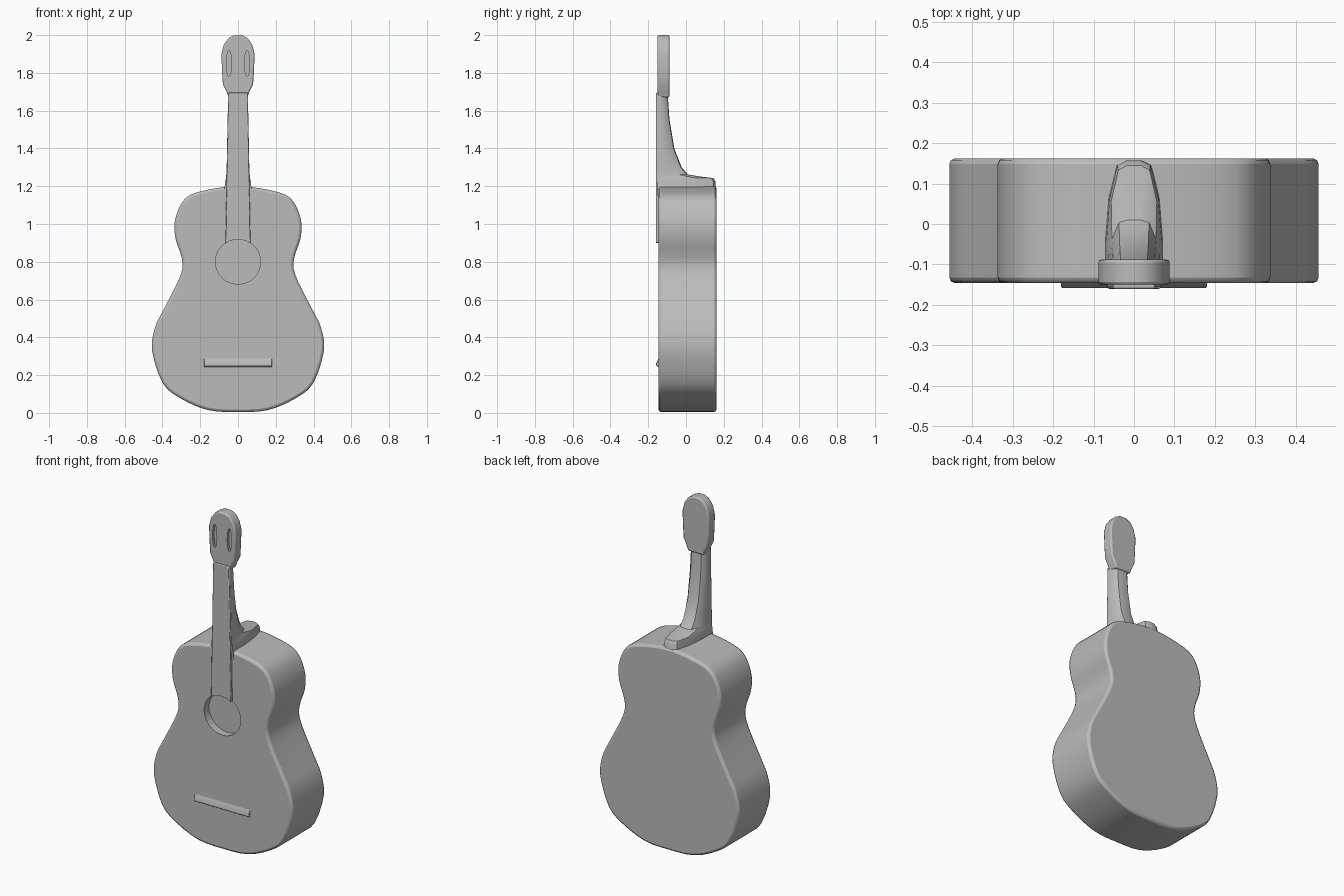
import bpy, bmesh, math

cube = bpy.data.objects.get("Cube")
if cube:
    bpy.data.objects.remove(cube)

grey = bpy.data.materials.new("plain grey")
grey.use_nodes = True
colour = (0.5, 0.5, 0.5, 1)
grey.diffuse_color = colour
grey.node_tree.nodes["Principled BSDF"].inputs["Base Color"].default_value = colour


def finish(name, bm, bevel=0.0, segments=2):
    """Turn a bmesh into a named object with optional rounded edges."""
    bmesh.ops.recalc_face_normals(bm, faces=bm.faces)
    mesh = bpy.data.meshes.new(name)
    bm.to_mesh(mesh)
    bm.free()
    mesh.materials.append(grey)
    ob = bpy.data.objects.new(name, mesh)
    bpy.context.collection.objects.link(ob)
    if bevel:
        mod = ob.modifiers.new("rounded edges", 'BEVEL')
        mod.width, mod.segments = bevel, segments
        mod.limit_method, mod.angle_limit = 'ANGLE', math.radians(50)
    return ob


def mirrored(half):
    """Close a bottom-to-top half outline across x = 0."""
    return half + [(-x, z) for x, z in reversed(half) if x > 0]


def rounded(half, steps=3):
    """Pass a smooth curve through the half outline."""
    ext = [(-half[1][0], half[1][1])] + half + [(-half[-2][0], half[-2][1])]
    out = []
    for a, b, c, d in zip(ext, ext[1:], ext[2:], ext[3:]):
        for s in range(steps):
            t = s / steps
            out.append(tuple(
                0.5 * (2 * q + (r - p) * t + (2 * p - 5 * q + 4 * r - s4) * t * t
                       + (3 * q - p - 3 * r + s4) * t ** 3)
                for p, q, r, s4 in zip(a, b, c, d)))
    return out + [half[-1]]


def slab(name, outline, front, back, bevel=0.0):
    """Extrude an x-z outline from front to back."""
    bm = bmesh.new()
    face = bm.faces.new([bm.verts.new((x, front, z)) for x, z in outline])
    new = bmesh.ops.extrude_face_region(bm, geom=[face])["geom"]
    bmesh.ops.translate(bm, vec=(0, back - front, 0),
                        verts=[v for v in new if isinstance(v, bmesh.types.BMVert)])
    return finish(name, bm, bevel)


def cut(target, cutter):
    cutter.hide_render = True
    cutter.hide_viewport = True
    cutter.display_type = 'WIRE'
    mod = target.modifiers.new("cut", 'BOOLEAN')
    mod.object, mod.solver = cutter, 'EXACT'


def ellipse(cx, cz, rx, rz, count):
    return [(cx + rx * math.cos(math.tau * i / count),
             cz + rz * math.sin(math.tau * i / count)) for i in range(count)]


# Waisted body with a recessed sound hole
body_half = [(0, 0.005), (0.16, 0.015), (0.31, 0.08), (0.40, 0.16), (0.455, 0.33),
             (0.44, 0.45), (0.40, 0.535), (0.33, 0.67), (0.295, 0.76), (0.30, 0.83),
             (0.33, 0.92), (0.335, 1.01), (0.305, 1.10), (0.25, 1.155),
             (0.13, 1.187), (0, 1.2)]
body = slab("body", mirrored(rounded(body_half)), -0.146, 0.162, 0.014)
cut(body, slab("sound_hole_cutter", ellipse(0, 0.8, 0.12, 0.118, 32), -0.3, -0.1))

# Fingerboard lying on the body and neck
board = slab("fingerboard", mirrored([(0.066, 0.9), (0.052, 1.695)]), -0.16, -0.135, 0.004)
cut(board, bpy.data.objects["sound_hole_cutter"])

# Neck and heel: stacked U-shaped sections (height, half width, back depth)
sections = [(1.15, 0.075, 0.157), (1.225, 0.068, 0.157), (1.243, 0.064, 0.145),
            (1.252, 0.063, 0.07), (1.262, 0.062, 0.01), (1.30, 0.06, -0.023),
            (1.40, 0.058, -0.062), (1.55, 0.055, -0.087), (1.70, 0.052, -0.098)]
bm = bmesh.new()
rings = []
for z, w, back in sections:
    depth = back + 0.15
    half = [(w, -0.15), (w, -0.15 + depth * 0.35), (w * 0.88, -0.15 + depth * 0.7),
            (w * 0.6, back - depth * 0.04), (w * 0.25, back)]
    rings.append([bm.verts.new((x, y, z)) for x, y in
                  half + [(-x, y) for x, y in reversed(half)]])
for low, high in zip(rings, rings[1:]):
    for i in range(len(low)):
        j = (i + 1) % len(low)
        bm.faces.new((low[i], low[j], high[j], high[i]))
bm.faces.new(rings[0])
bm.faces.new(rings[-1])
neck = finish("neck", bm)

# Headstock with two shallow tuning slots
head_half = [(0.05, 1.67), (0.058, 1.695), (0.08, 1.74), (0.084, 1.80), (0.088, 1.90),
             (0.075, 1.95), (0.05, 1.985), (0.02, 2.0)]
head = slab("headstock", mirrored(head_half), -0.15, -0.088, 0.007)
for side, name in ((1, "left"), (-1, "right")):
    cut(head, slab(name + "_slot_cutter", ellipse(side * 0.048, 1.85, 0.014, 0.07, 12),
                   -0.2, -0.135))

# Bridge: low bar with a sloping upper side
bm = bmesh.new()
profile = [(-0.14, 0.24), (-0.158, 0.25), (-0.158, 0.262), (-0.14, 0.3)]
ends = [[bm.verts.new((x, y, z)) for y, z in profile] for x in (-0.18, 0.18)]
for i in range(4):
    j = (i + 1) % 4
    bm.faces.new((ends[0][i], ends[0][j], ends[1][j], ends[1][i]))
for end in ends:
    bm.faces.new(end)
bridge = finish("bridge", bm, 0.003)

# Smooth shading with sharp rims
bpy.ops.object.select_all(action='DESELECT')
for ob in (body, board, neck, head, bridge):
    ob.select_set(True)
bpy.context.view_layer.objects.active = body
bpy.ops.object.shade_smooth_by_angle(angle=math.radians(35))
